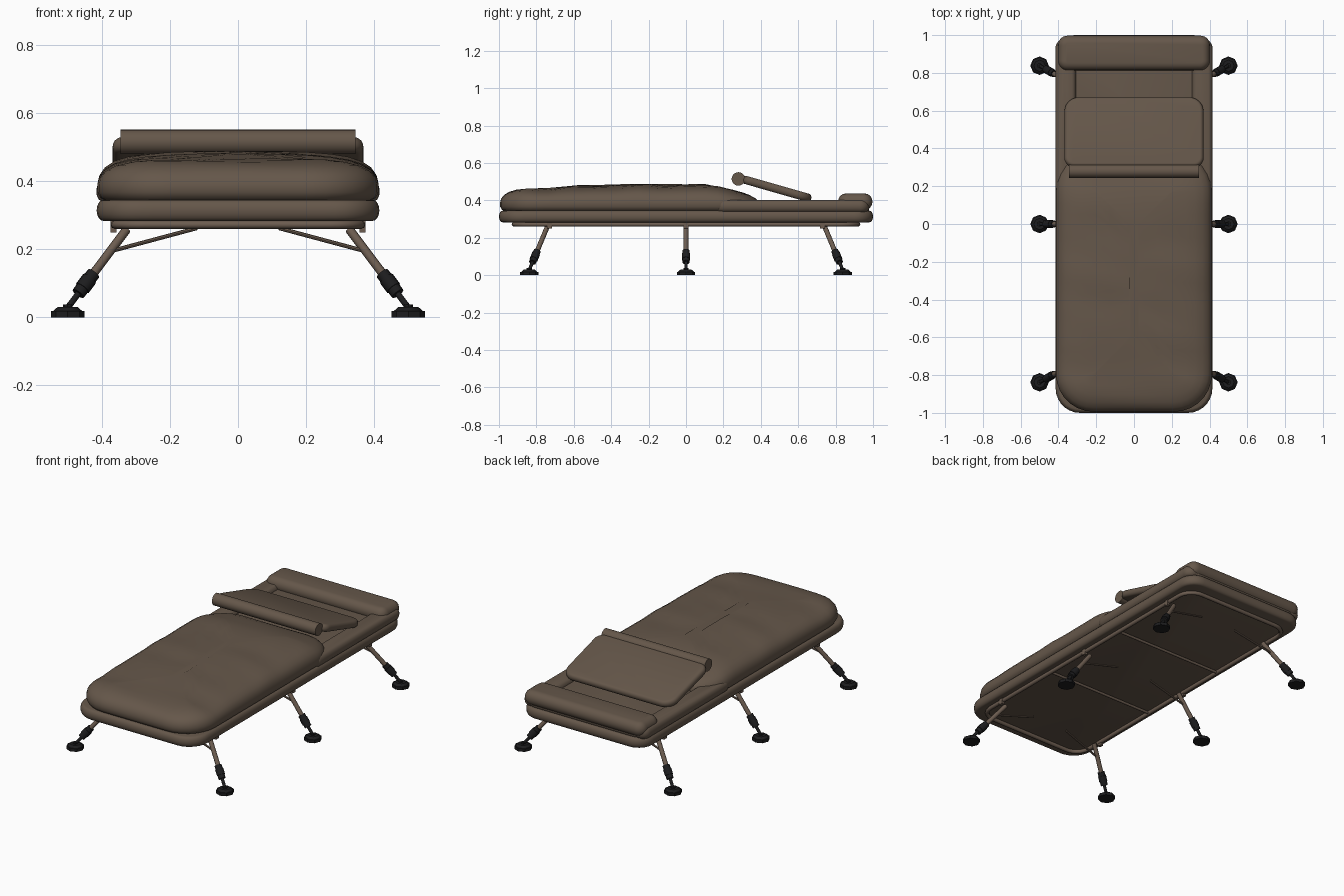
import bpy, bmesh
from math import sin, cos, pi, radians
from mathutils import Vector, Matrix

cube = bpy.data.objects.get("Cube")
if cube:
    bpy.data.objects.remove(cube, do_unlink=True)


def material(name, rgb):
    m = bpy.data.materials.new(name)
    m.use_nodes = True
    m.diffuse_color = (*rgb, 1)
    bsdf = m.node_tree.nodes["Principled BSDF"]
    bsdf.inputs["Base Color"].default_value = (*rgb, 1)
    bsdf.inputs["Roughness"].default_value = 0.8
    return m


FABRIC = material("brown fabric", (0.13, 0.095, 0.068))
METAL = material("brown metal", (0.15, 0.108, 0.08))
RUBBER = material("black rubber", (0.012, 0.012, 0.013))


def finish(name, bm, mat, angle=40):
    bmesh.ops.recalc_face_normals(bm, faces=bm.faces)
    for f in bm.faces:
        f.smooth = True
    me = bpy.data.meshes.new(name)
    bm.to_mesh(me)
    bm.free()
    me.set_sharp_from_angle(angle=radians(angle))
    me.materials.append(mat)
    ob = bpy.data.objects.new(name, me)
    bpy.context.collection.objects.link(ob)
    return ob


def outline(hx, hy, radii, inset, steps=7, straight=16):
    """Rounded rectangle, counter-clockwise, with its own radius per corner."""
    hx, hy = hx - inset, hy - inset
    corners = []
    for i, (sx, sy) in enumerate(((1, 1), (-1, 1), (-1, -1), (1, -1))):
        r = max(radii[i] - inset, 0.004)
        corners.append([Vector((sx * (hx - r) + r * cos((i + k / steps) * pi / 2),
                                sy * (hy - r) + r * sin((i + k / steps) * pi / 2), 0))
                        for k in range(steps + 1)])
    pts = []
    for i, c in enumerate(corners):
        nxt = corners[(i + 1) % 4][0]
        pts += c + [c[-1].lerp(nxt, k / straight) for k in range(1, straight)]
    return pts


def cushion(name, cx, cy, hx, hy, radii, profile, shape=None, matrix=None):
    """Stack of inset outlines; profile lists (inset, z)."""
    bm = bmesh.new()
    rings = []
    for inset, z in profile:
        ring = []
        for p in outline(hx, hy, radii, inset):
            co = Vector((p.x + cx, p.y + cy, z))
            ring.append(bm.verts.new(shape(co) if shape else co))
        rings.append(ring)
    n = len(rings[0])
    for a, b in zip(rings, rings[1:]):
        for i in range(n):
            j = (i + 1) % n
            bm.faces.new((a[i], a[j], b[j], b[i]))
    bm.faces.new(rings[0][::-1])
    bm.faces.new(rings[-1])
    if matrix:
        bm.transform(matrix)
    return finish(name, bm, FABRIC)


def puffy(z0, z1, edge, steps=8):
    """Half-ellipse edge between two heights."""
    mid, h = (z0 + z1) / 2, (z1 - z0) / 2
    return [(edge * (1 - cos(a)), mid + h * sin(a))
            for a in (-pi / 2 + pi * k / steps for k in range(steps + 1))]


def rod(name, a, b, r, mat, r2=None, sides=12):
    a, b = Vector(a), Vector(b)
    d = b - a
    bm = bmesh.new()
    bmesh.ops.create_cone(bm, cap_ends=True, segments=sides, radius1=r,
                          radius2=r if r2 is None else r2, depth=d.length)
    bm.transform(Matrix.Translation((a + b) / 2)
                 @ d.to_track_quat("Z", "Y").to_matrix().to_4x4())
    return finish(name, bm, mat)


# Mattress base
cushion("mattress", 0, 0, 0.415, 1.0, [0.1, 0.1, 0.13, 0.13], puffy(0.283, 0.345, 0.02))


# Sleeping bag, lower towards both ends and slightly rumpled
def rumple(p):
    lift = max(0, (p.z - 0.38) / 0.1)
    t = min(1, max(0, (p.y - 0.05) / 0.34))
    drop = 0.05 * t * t + 0.015 * min(1, max(0, (-0.35 - p.y) / 0.4))
    wave = 0.003 * sin(19 * p.y) + 0.002 * sin(31 * p.y + 9 * p.x)
    p.z += lift * (wave - drop)
    return p


cushion("sleeping_bag", 0, -0.302, 0.413, 0.692, [0.22, 0.22, 0.2, 0.2],
        [(0.03, 0.34), (0.01, 0.35), (0, 0.367), (0, 0.39), (0.006, 0.415),
         (0.022, 0.437), (0.05, 0.455), (0.09, 0.467), (0.14, 0.475),
         (0.21, 0.481), (0.29, 0.484), (0.39, 0.486)], rumple)

# Head end: inner panel, side bolsters and pillow
cushion("head_panel", 0, 0.55, 0.405, 0.43, [0.08] * 4, puffy(0.338, 0.378, 0.015))
for side, label in ((1, "left"), (-1, "right")):
    inner, outer = 0.03, 0.1
    radii = [0.05, inner, inner, outer] if side > 0 else [inner, 0.05, outer, inner]
    cushion(label + "_bolster", side * 0.361, 0.565, 0.055, 0.415,
            [min(r, 0.054) for r in radii], puffy(0.338, 0.402, 0.022))
cushion("pillow", 0, 0.905, 0.402, 0.092, [0.05] * 4, puffy(0.35, 0.437, 0.04))

# Folded-over flap with rolled edge
tilt = Matrix.Translation((0, 0.485, 0.462)) @ Matrix.Rotation(radians(-16), 4, "X")
cushion("folded_flap", 0, 0, 0.368, 0.192, [0.075, 0.075, 0.05, 0.05],
        puffy(-0.022, 0.022, 0.018), matrix=tilt)
rod("rolled_edge", (-0.345, 0.28, 0.515), (0.345, 0.28, 0.515), 0.036, FABRIC, sides=24)

# Tubular frame
curve = bpy.data.curves.new("frame_rail", "CURVE")
curve.dimensions = "3D"
curve.bevel_depth = 0.012
curve.bevel_resolution = 2
path = outline(0.362, 0.92, [0.09] * 4, 0, straight=2)
spline = curve.splines.new("POLY")
spline.points.add(len(path) - 1)
for point, p in zip(spline.points, path):
    point.co = (p.x, p.y, 0.272, 1)
spline.use_cyclic_u = True
curve.materials.append(METAL)
bpy.context.collection.objects.link(bpy.data.objects.new("frame_rail", curve))
for label, y in (("front", -0.3), ("rear", 0.3)):
    rod(label + "_crossbar", (-0.36, y, 0.272), (0.36, y, 0.272), 0.008, METAL)

# Six legs with clamps, braces, sleeves and feet
for side, sname in ((1, "left"), (-1, "right")):
    for row, rname in ((-1, "front"), (0, "middle"), (1, "rear")):
        tag = f"{rname}_{sname}_"
        top = Vector((side * 0.327, row * 0.742, 0.258))
        foot = Vector((side * 0.5, row * 0.838, 0.028))

        def at(t):
            return top.lerp(foot, t)

        rod(tag + "leg_tube", top, at(0.68), 0.013, METAL)
        rod(tag + "leg_sleeve", at(0.56), at(0.82), 0.02, RUBBER, sides=10)
        rod(tag + "leg_collar", at(0.63), at(0.75), 0.023, RUBBER, sides=10)
        rod(tag + "leg_rod", at(0.8), at(1), 0.009, RUBBER)
        rod(tag + "brace", at(0.28), (side * 0.12, row * 0.742, 0.262), 0.006, METAL, sides=8)
        bm = bmesh.new()
        bmesh.ops.create_cube(bm, size=1)
        bm.transform(Matrix.Translation((side * 0.365, row * 0.73, 0.268))
                     @ Matrix.Diagonal((0.018, 0.026, 0.038, 1)))
        finish(tag + "clamp", bm, METAL)
        base = Vector((foot.x, foot.y, 0))
        up = Vector((0, 0, 1))
        rod(tag + "foot_pad", base, base + up * 0.018, 0.049, RUBBER, sides=8)
        rod(tag + "foot_cap", base + up * 0.018, base + up * 0.03, 0.043, RUBBER, 0.03, 8)
        rod(tag + "foot_socket", base + up * 0.025, base + up * 0.038, 0.014, RUBBER, sides=8)
